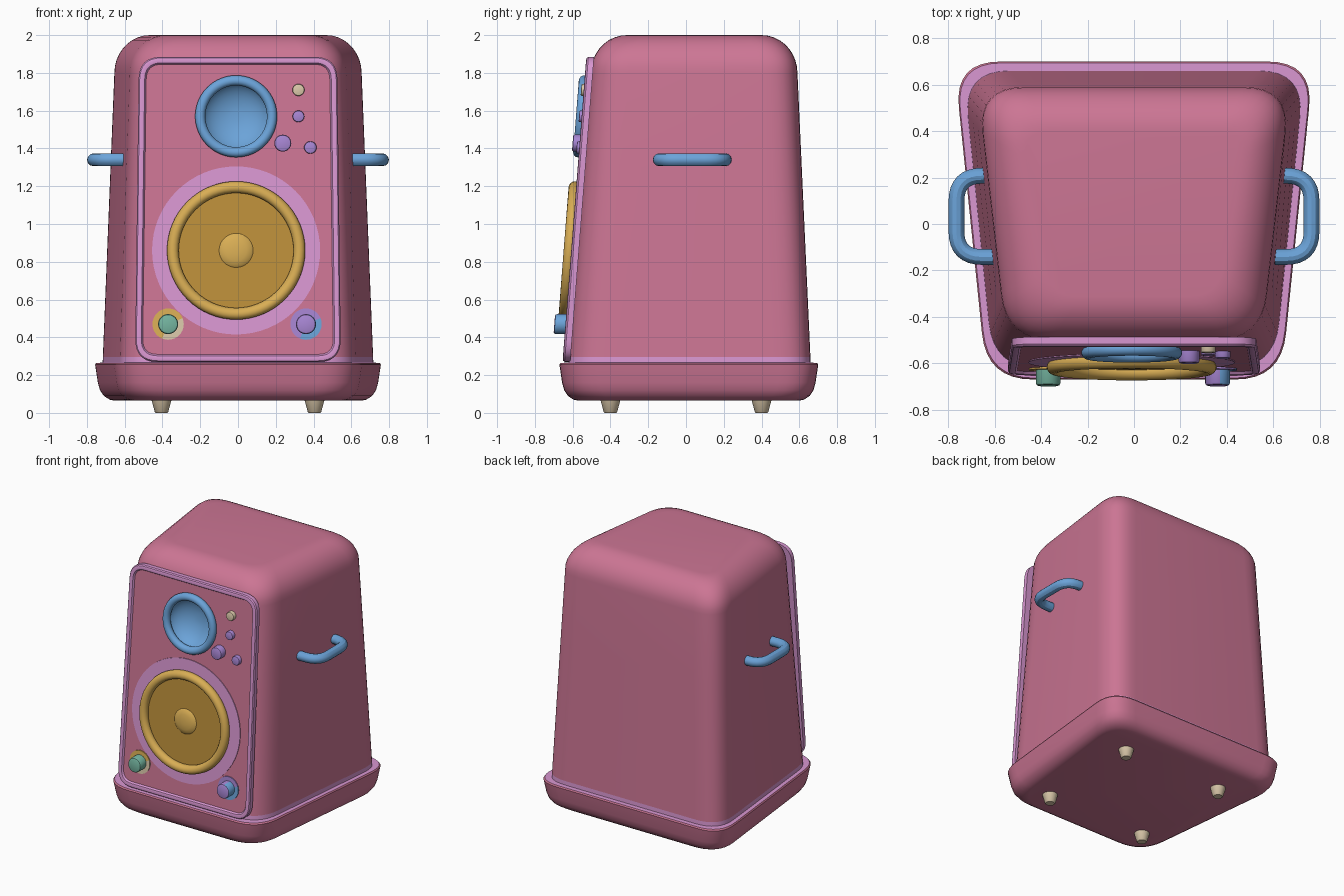
import bpy
import bmesh
from math import sin, cos, pi
from mathutils import Vector

if "Cube" in bpy.data.objects:
    bpy.data.objects.remove(bpy.data.objects["Cube"])


def material(name, *rgb):
    lin = [((c + 0.055) / 1.055) ** 2.4 for c in rgb] + [1]
    m = bpy.data.materials.new(name)
    m.use_nodes = True
    m.diffuse_color = lin
    m.node_tree.nodes["Principled BSDF"].inputs["Base Color"].default_value = lin
    return m


rose = material("rose", .80, .46, .58)
lavender = material("lavender", .85, .59, .82)
blue = material("blue", .42, .64, .85)
gold = material("gold", .85, .68, .33)
ochre = material("dark gold", .74, .56, .23)
cream = material("cream", .85, .78, .66)
purple = material("purple", .65, .52, .82)
teal = material("teal", .45, .70, .62)


def front(z):
    """y of the leaning front face at height z"""
    return -0.622 + 0.078 * (z - 0.28)


def on_front(x, z, out):
    return Vector((x, front(z) - out, z))


def fillet(points, r, steps=8, closed=True):
    """Round the corners of a 2D path."""
    pts = [Vector(p) for p in points]
    result = []
    for i, p in enumerate(pts):
        if not closed and i in (0, len(pts) - 1):
            result.append(p)
            continue
        a = p + (pts[i - 1] - p).normalized() * r
        b = p + (pts[(i + 1) % len(pts)] - p).normalized() * r
        for k in range(steps + 1):
            t = k / steps
            result.append(a * (1 - t) ** 2 + p * 2 * t * (1 - t) + b * t ** 2)
    return result


def smooth(obj):
    bpy.ops.object.select_all(action='DESELECT')
    obj.select_set(True)
    bpy.context.view_layer.objects.active = obj
    bpy.ops.object.shade_smooth_by_angle()


def loft(name, rings, mats, slots=None, start_cap=True, end_cap=True):
    """Skin a stack of rings; slots gives the material of each band, last one caps."""
    bm = bmesh.new()
    loops = [[bm.verts.new(p) for p in ring] for ring in rings]
    slots = slots or [0] * len(rings)
    for k, (a, b) in enumerate(zip(loops, loops[1:])):
        for i in range(len(a)):
            j = (i + 1) % len(a)
            bm.faces.new((a[i], a[j], b[j], b[i])).material_index = slots[k]
    if start_cap:
        bm.faces.new(loops[0][::-1]).material_index = slots[0]
    if end_cap:
        bm.faces.new(loops[-1]).material_index = slots[-1]
    bmesh.ops.remove_doubles(bm, verts=bm.verts, dist=1e-5)
    mesh = bpy.data.meshes.new(name)
    bm.to_mesh(mesh)
    bm.free()
    for m in mats:
        mesh.materials.append(m)
    obj = bpy.data.objects.new(name, mesh)
    bpy.context.collection.objects.link(obj)
    smooth(obj)
    return obj


def lathe(name, x, z, profile, mats, slots=None, sides=48, **caps):
    """Turn (radius, outward) points about an axis on the front face."""
    rings = [[on_front(x + r * cos(2 * pi * i / sides), z + r * sin(2 * pi * i / sides), out)
              for i in range(sides)] for r, out in profile]
    return loft(name, rings, mats, slots, **caps)


def trapezoid(z, wf, wb, yf, yb, r, inset):
    corners = [(-wf + inset, yf + inset), (wf - inset, yf + inset),
               (wb - inset, yb - inset), (-wb + inset, yb - inset)]
    return [Vector((p.x, p.y, z)) for p in fillet(corners, r)]


def body_ring(z, inset=0.0, lift=0.0):
    s = (z - 0.27) / 1.53
    return trapezoid(z + lift, .605 - .055 * s, .735 - .06 * s, front(z),
                     .66 - .07 * s, .2 - inset * .4, inset)


# Cabinet: tapered shell with a rounded crown and a painted band at the foot
SHOULDER, CROWN = 1.8, 0.2
rings = [body_ring(z) for z in (.25, .295, .8, 1.3, SHOULDER)]
for k in range(1, 10):
    a = k / 9 * pi / 2
    rings.append(body_ring(SHOULDER, .19 * (1 - cos(a)), CROWN * sin(a)))
body = loft("cabinet", rings, [rose, lavender], [1] + [0] * (len(rings) - 1))

# Plinth with a soft underside and a painted ledge
levels = [(.065, .10), (.07, .075), (.09, .045), (.12, .025), (.16, .014),
          (.255, 0), (.265, .006), (.266, .05)]
rings = [trapezoid(z, .635, .775, -.67, .70, .2, i) for z, i in levels]
loft("plinth", rings, [rose, lavender], [0] * 6 + [1, 1])

# Front panel with a raised rim
rings = []
for out, inset in [(-.01, 0), (.02, 0), (.028, .006), (.031, .018), (.028, .032), (.016, .04)]:
    lo, hi = .545 - inset, .525 - inset
    outline = fillet([(-lo, .27 + inset), (lo, .27 + inset),
                      (hi, 1.885 - inset), (-hi, 1.885 - inset)], .12 - inset)
    rings.append([on_front(p.x, p.y, out) for p in outline])
panel = loft("front_panel", rings, [rose, lavender], [1] * 5 + [0])

# Pocket for the tweeter
TX, TZ = -.01, 1.57
cutter = lathe("tweeter_cutter", TX, TZ, [(.187, -.15), (.187, .1)], [rose])
cutter.hide_render = True
for obj in (body, panel):
    mod = obj.modifiers.new("pocket", 'BOOLEAN')
    mod.operation = 'DIFFERENCE'
    mod.solver = 'EXACT'
    mod.object = cutter
    bpy.context.view_layer.objects.active = obj
    bpy.ops.object.modifier_apply(modifier=mod.name)
    smooth(obj)
bpy.data.objects.remove(cutter)


def bead(name, x, z, radius, tube, out, mat):
    """Round ring seated on the front face."""
    profile = [(radius + tube * cos(2 * pi * k / 16), out + tube * sin(2 * pi * k / 16))
               for k in range(17)]
    return lathe(name, x, z, profile, [mat], sides=64, start_cap=False, end_cap=False)


# Tweeter: ring and hollow dish
bead("tweeter_ring", TX, TZ, .19, .027, .034, blue)
dish = [(.185 * cos(a), .03 - .12 * sin(a)) for a in [k / 10 * pi / 2 for k in range(10)]]
lathe("tweeter_dish", TX, TZ, dish, [blue], start_cap=False)

# Woofer: painted halo, ring, cone and dust cap
WX, WZ = -.01, .86
lathe("woofer_halo", WX, WZ, [(.445, .014), (.445, .021), (.33, .021)], [lavender],
      sides=64, start_cap=False, end_cap=False)
bead("woofer_ring", WX, WZ, .335, .031, .040, gold)
lathe("woofer_cone", WX, WZ,
      [(.33, .016), (.33, .028), (.09, .028), (.08, .036), (.055, .044), (.02, .048)],
      [ochre, gold], [0, 0, 1, 1, 1, 1], sides=64)


def knob(name, x, z, r, depth, mats, **kw):
    profile = [(r, .01), (r, depth - .2 * r), (r * .93, depth - .06 * r), (r * .8, depth)]
    return lathe(name, x, z, profile, mats, sides=32, **kw)


# Control knobs on two-tone collars
for side, x, knob_mats, collar_mats in [("right", -.37, [teal], [gold, cream]),
                                        ("left", .36, [purple, blue], [purple, blue])]:
    dial = knob(side + "_knob", x, .47, .053, .09, knob_mats)
    collar = lathe(side + "_knob_collar", x, .47, [(.083, .014), (.083, .023), (.04, .023)],
                   collar_mats, sides=32, start_cap=False, end_cap=False)
    for f in collar.data.polygons:
        f.material_index = int(f.center.x - x > f.center.z - .47 + .04)
    if len(knob_mats) > 1:
        for f in dial.data.polygons:
            f.material_index = int(f.normal.x > .1 and f.normal.y > -.5)

# Small buttons
for name, x, z, r, depth, mat in [("indicator", .32, 1.71, .032, .045, cream),
                                  ("upper_button", .32, 1.57, .031, .045, purple),
                                  ("large_button", .237, 1.428, .045, .068, purple),
                                  ("lower_button", .383, 1.405, .033, .045, purple)]:
    knob(name, x, z, r, depth, [mat])

# Side handles
for side, s in (("left", 1), ("right", -1)):
    path = fillet([(.60, .208), (.765, .208), (.765, -.142), (.60, -.142)], .11, closed=False)
    curve = bpy.data.curves.new(side + "_handle", 'CURVE')
    curve.dimensions = '3D'
    curve.bevel_depth = .034
    curve.bevel_resolution = 4
    curve.use_fill_caps = True
    spline = curve.splines.new('POLY')
    spline.points.add(len(path) - 1)
    for point, p in zip(spline.points, path):
        point.co = (s * p.x, p.y, 1.34, 1)
    curve.materials.append(blue)
    handle = bpy.data.objects.new(side + "_handle", curve)
    bpy.context.collection.objects.link(handle)
    bpy.ops.object.select_all(action='DESELECT')
    handle.select_set(True)
    bpy.context.view_layer.objects.active = handle
    bpy.ops.object.convert(target='MESH')
    smooth(bpy.context.view_layer.objects.active)

# Tapered feet
for fx, x in (("left", .405), ("right", -.405)):
    for fy, y in (("front", -.4), ("back", .4)):
        rings = [[Vector((x + r * cos(k * pi / 12), y + r * sin(k * pi / 12), z))
                  for k in range(24)] for r, z in ((.03, 0), (.036, .006), (.056, .08))]
        loft(f"{fy}_{fx}_foot", rings, [cream])
